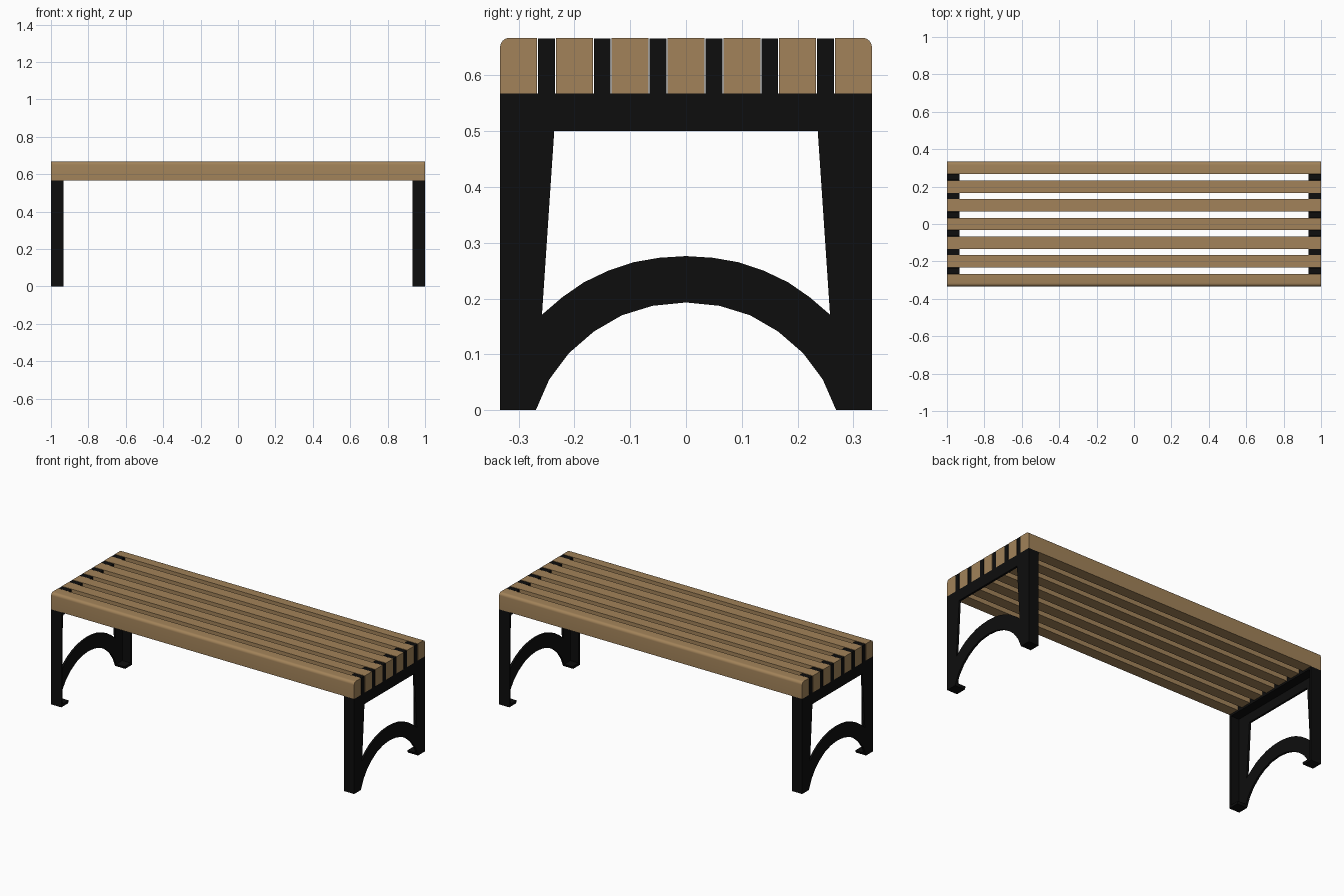
import bpy, bmesh, math

if "Cube" in bpy.data.objects:
    bpy.data.objects.remove(bpy.data.objects["Cube"])


def material(name, rgb):
    m = bpy.data.materials.new(name)
    m.diffuse_color = (*rgb, 1)
    m.use_nodes = True
    m.node_tree.nodes["Principled BSDF"].inputs["Base Color"].default_value = m.diffuse_color
    return m


wood = material("tan wood", (0.36, 0.225, 0.10))
iron = material("black iron", (0.004, 0.004, 0.004))


def prism(name, outline, x0, x1, mat):
    """Extrude a (y, z) outline from x0 to x1."""
    bm = bmesh.new()
    face = bm.faces.new([bm.verts.new((x0, y, z)) for y, z in outline])
    out = bmesh.ops.extrude_face_region(bm, geom=[face])
    moved = [g for g in out["geom"] if isinstance(g, bmesh.types.BMVert)]
    bmesh.ops.translate(bm, verts=moved, vec=(x1 - x0, 0, 0))
    bmesh.ops.recalc_face_normals(bm, faces=bm.faces[:])
    me = bpy.data.meshes.new(name)
    bm.to_mesh(me)
    bm.free()
    me.materials.append(mat)
    ob = bpy.data.objects.new(name, me)
    bpy.context.collection.objects.link(ob)
    return ob


def box(name, y0, y1, z0, z1, x0, x1, mat):
    return prism(name, [(y0, z0), (y1, z0), (y1, z1), (y0, z1)], x0, x1, mat)


W, TOP, RAIL = 0.333, 0.667, 0.567

# Seat slats; the two outer ones have a rounded outer top edge
for i in range(7):
    c = (i - 3) * 0.1
    if abs(i - 3) < 3:
        box(f"slat_{i + 1}", c - 0.033, c + 0.033, RAIL, TOP, -1, 1, wood)
        continue
    s = 1 if c > 0 else -1
    r = 0.017
    pts = [(0.267, RAIL), (W, RAIL)]
    pts += [(W - r + r * math.cos(k * math.pi / 12), TOP - r + r * math.sin(k * math.pi / 12))
            for k in range(7)]
    pts.append((0.267, TOP))
    ob = prism(f"slat_{i + 1}", [(s * y, z) for y, z in pts], -1, 1, wood)
    bpy.context.view_layer.objects.active = ob
    ob.select_set(True)
    bpy.ops.object.shade_smooth_by_angle(angle=math.radians(30))
    ob.select_set(False)

# Arch edges, from the outside to the middle
upper = [(0.258, 0.171), (0.222, 0.202), (0.183, 0.229), (0.139, 0.25),
         (0.094, 0.265), (0.048, 0.273)]
lower = [(0.269, 0), (0.245, 0.055), (0.21, 0.102), (0.165, 0.141),
         (0.115, 0.17), (0.06, 0.187)]
half = ([(0, 0.193)] + lower[::-1] + [(W, 0), (W, RAIL), (0, RAIL),
        (0, 0.5), (0.236, 0.5)] + upper + [(0, 0.276)])
T = 0.012

for e, end in ((-1, "left"), (1, "right")):
    outer, inner = e * 1.0, e * 0.933
    # Thin web plate with the arch, built as two mirrored halves
    for s, side in ((-1, "front"), (1, "back")):
        prism(f"{end}_{side}_web", [(s * y, z) for y, z in half],
              outer, outer - e * T, iron)
        # Leg flange and foot pad
        box(f"{end}_{side}_leg_flange", s * (W - T), s * W, 0, RAIL, outer, inner, iron)
        prism(f"{end}_{side}_foot",
              [(s * y, z) for y, z in ((0.269, 0), (W, 0), (W, 0.015), (0.2625, 0.015))],
              outer, inner, iron)
    # Top flange under the slats
    box(f"{end}_top_flange", -W, W, RAIL - T, RAIL - 0.0005, outer, inner, iron)
    # Spacers between the slats
    for i in range(6):
        c = (i - 2.5) * 0.1
        box(f"{end}_spacer_{i + 1}", c - 0.015, c + 0.015, RAIL - 0.001, TOP - 0.001,
            outer, inner, iron)
